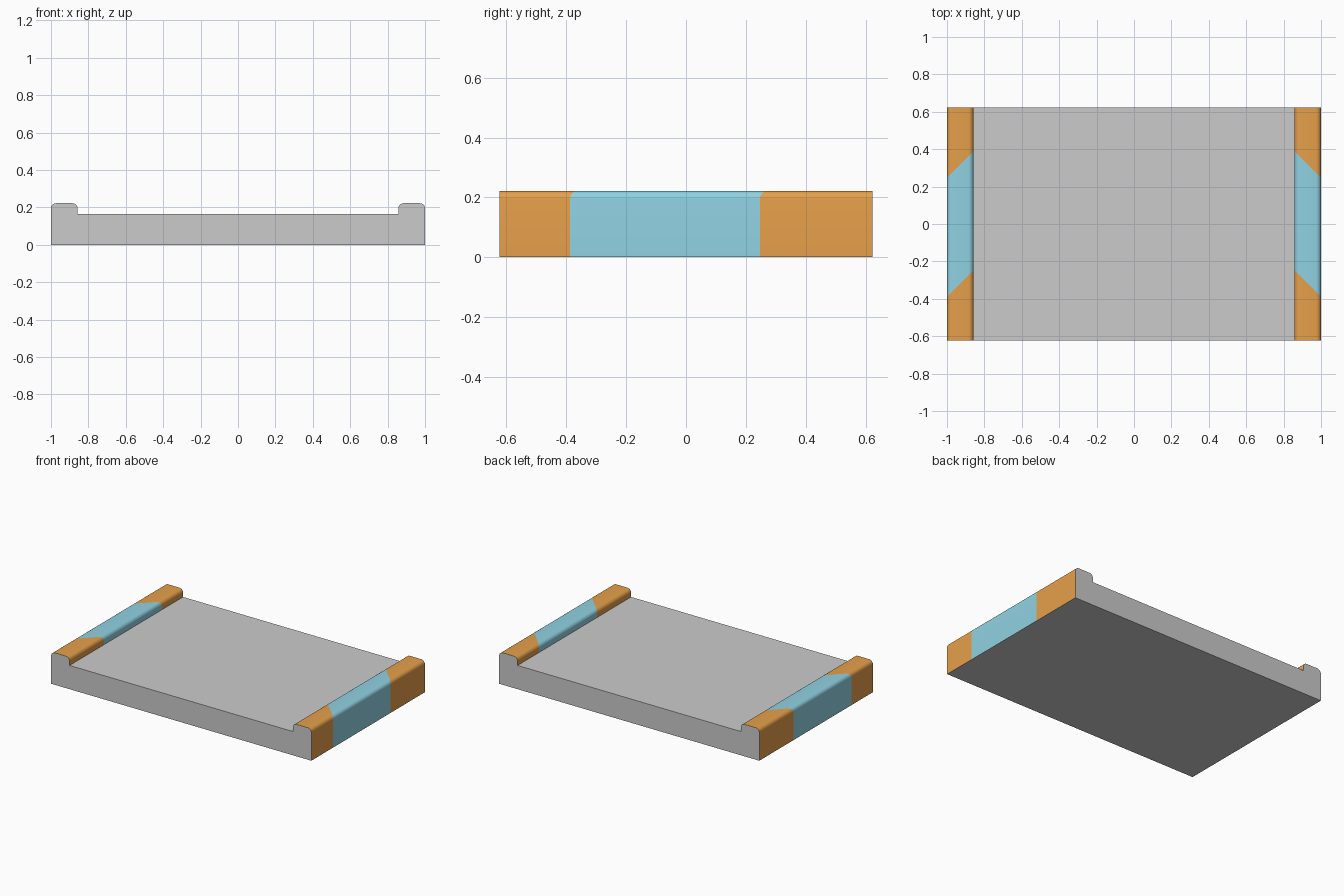
import bpy
import bmesh
import math
from mathutils import Vector

if "Cube" in bpy.data.objects:
    bpy.data.objects.remove(bpy.data.objects["Cube"])

HALF_LEN, HALF_Y = 1.0, 0.623
DECK_Z, CURB_Z, CURB_X, R = 0.165, 0.222, 0.858, 0.027


def material(name, color):
    mat = bpy.data.materials.new(name)
    mat.diffuse_color = (*color, 1)
    mat.use_nodes = True
    mat.node_tree.nodes["Principled BSDF"].inputs["Base Color"].default_value = mat.diffuse_color
    return mat


def arc(cx, cz, start, steps=6):
    """Quarter-round corner running counter-clockwise from a start angle."""
    angles = [math.radians(start + 90 * i / steps) for i in range(steps + 1)]
    return [(cx + R * math.cos(a), cz + R * math.sin(a)) for a in angles]


# Cross-section: flat deck with a rounded raised curb at each end
half = [(HALF_LEN, 0)]
half += arc(HALF_LEN - R, CURB_Z - R, 0)
half += arc(CURB_X + R, CURB_Z - R, 90)
half += [(CURB_X, DECK_Z)]
profile = half + [(-x, z) for x, z in reversed(half)]

# Sweep the section along y
bm = bmesh.new()
face = bm.faces.new([bm.verts.new((x, -HALF_Y, z)) for x, z in profile])
swept = bmesh.ops.extrude_face_region(bm, geom=[face], use_keep_orig=True)
new_verts = [g for g in swept["geom"] if isinstance(g, bmesh.types.BMVert)]
bmesh.ops.translate(bm, verts=new_verts, vec=(0, 2 * HALF_Y, 0))
bmesh.ops.recalc_face_normals(bm, faces=bm.faces)
bm.normal_update()


def curb_faces(side):
    return [f for f in bm.faces if abs(f.normal.y) < 0.5
            and f.calc_center_median().x * side > CURB_X - 0.005]


# Diagonal stripe boundaries on both curbs, then stripe colours
LOW, HIGH = -0.388, 0.247
for side in (-1, 1):
    for y in (LOW, HIGH):
        faces = curb_faces(side)
        edges = {e for f in faces for e in f.edges}
        verts = {v for f in faces for v in f.verts}
        bmesh.ops.bisect_plane(bm, geom=list(verts) + list(edges) + faces,
                               plane_co=Vector((side, y, 0)),
                               plane_no=Vector((side, 1, 0)).normalized())
    for f in curb_faces(side):
        c = f.calc_center_median()
        offset = c.y - (1 - abs(c.x))
        f.material_index = 2 if LOW < offset < HIGH else 1

mesh = bpy.data.meshes.new("platform")
bm.to_mesh(mesh)
bm.free()
mesh.materials.append(None)
mesh.materials.append(material("orange_stripe", (0.79, 0.35, 0.07)))
mesh.materials.append(material("blue_stripe", (0.28, 0.64, 0.76)))
platform = bpy.data.objects.new("platform", mesh)
bpy.context.collection.objects.link(platform)

# Smooth the rounded curbs, keep the other edges crisp
bpy.context.view_layer.objects.active = platform
platform.select_set(True)
bpy.ops.object.shade_smooth_by_angle(angle=math.radians(30))
